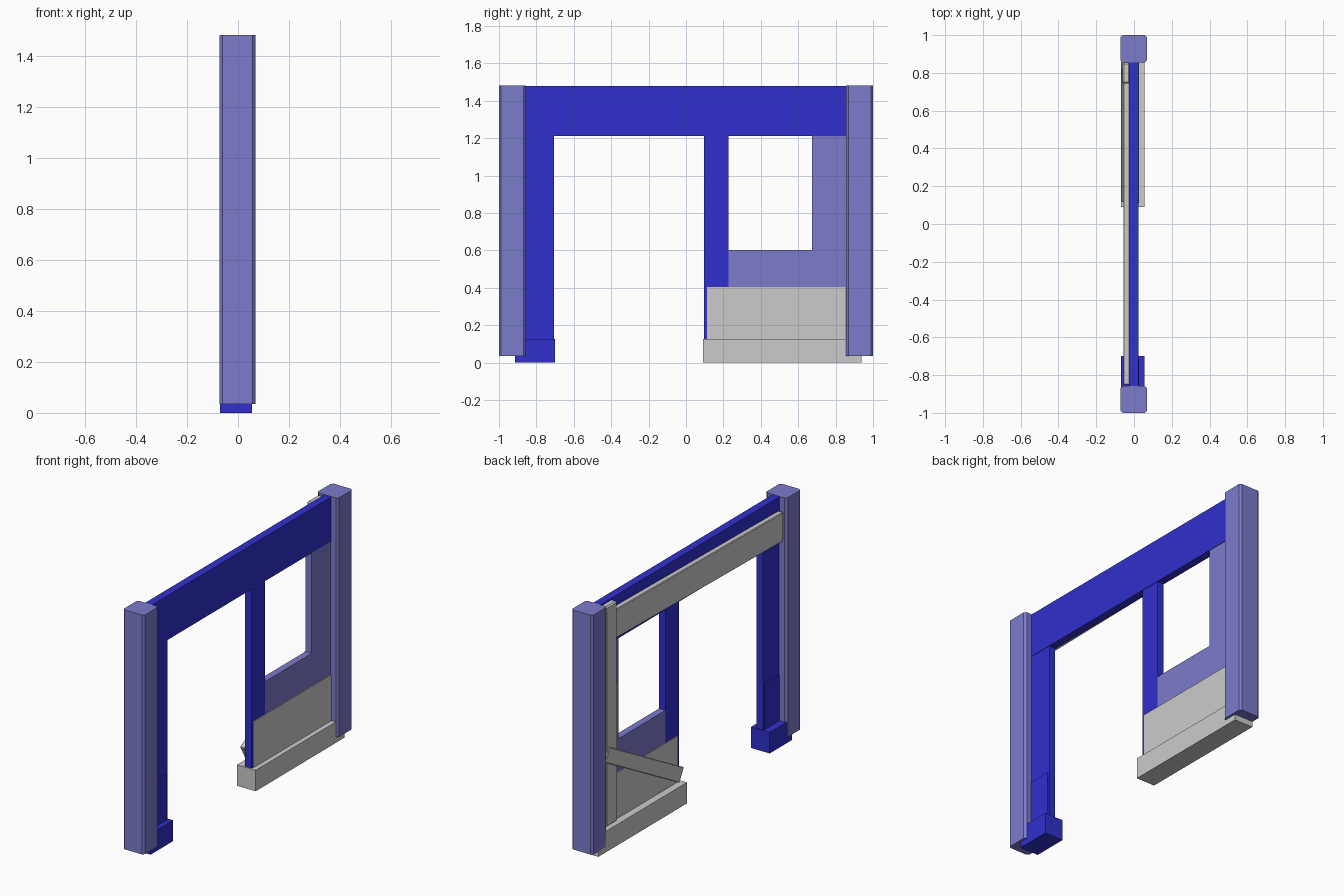
import bpy
from math import radians

if "Cube" in bpy.data.objects:
    bpy.data.objects.remove(bpy.data.objects["Cube"])


def material(name, rgb):
    m = bpy.data.materials.new(name)
    m.diffuse_color = (*rgb, 1)
    m.use_nodes = True
    m.node_tree.nodes["Principled BSDF"].inputs["Base Color"].default_value = m.diffuse_color
    return m


BLUE = material("blue_paint", (0.03, 0.03, 0.62))
WORN = material("worn_blue_paint", (0.2, 0.2, 0.6))


def box(name, x, y, z, mat=None, bevel=0.0, vertical_only=False, tilt=0.0):
    """Box from min/max ranges, optionally chamfered and tilted about x."""
    bpy.ops.mesh.primitive_cube_add(
        size=1, location=[(r[0] + r[1]) / 2 for r in (x, y, z)])
    ob = bpy.context.object
    ob.name = name
    size = [r[1] - r[0] for r in (x, y, z)]
    for v in ob.data.vertices:
        v.co = [c * s for c, s in zip(v.co, size)]
    ob.rotation_euler.x = radians(tilt)
    if mat:
        ob.data.materials.append(mat)
    if bevel:
        mod = ob.modifiers.new("chamfer", 'BEVEL')
        mod.width = bevel
        mod.segments = 1
        if vertical_only:
            attr = ob.data.attributes.new("bevel_weight_edge", 'FLOAT', 'EDGE')
            for e in ob.data.edges:
                a, b = (ob.data.vertices[i].co for i in e.vertices)
                attr.data[e.index].value = float(abs(a.z - b.z) > 0.01)
            mod.limit_method = 'WEIGHT'
    return ob


WALL = (-0.021, 0.021)
CLAD = (-0.026, 0.026)
BASE = (-0.07, 0.055)

# End posts with chamfered corners
for name, y in (("left_post", (-1, -0.858)), ("right_post", (0.856, 1))):
    box(name, (-0.072, 0.069), y, (0.035, 1.483), WORN, 0.012, True)

# Lintel across the top
box("lintel", (-0.024, 0.024), (-0.88, 0.88), (1.212, 1.48), BLUE)

# Foundation blocks
box("left_base", BASE, (-0.915, -0.70), (0, 0.127), BLUE)
box("right_base", BASE, (0.09, 0.938), (0, 0.127))

# Wall strips around the doorway and window
box("left_wall_strip", WALL, (-0.88, -0.706), (0.12, 1.22), BLUE)
box("door_post", WALL, (0.097, 0.228), (0.12, 1.22), BLUE)
box("window_side_strip", WALL, (0.675, 0.88), (0.60, 1.22), WORN)
box("window_lower_panel", WALL, (0.228, 0.88), (0.12, 0.602), WORN)

# Low cladding boards, thicker than the wall
box("left_cladding", CLAD, (-0.88, -0.717), (0.12, 0.405), BLUE)
box("right_cladding", CLAD, (0.112, 0.88), (0.12, 0.405))

# Rough planks nailed to the back
box("lintel_plank", (-0.056, -0.022), (-0.85, 0.76), (1.235, 1.41),
    bevel=0.004, tilt=0.8)
box("upright_plank", (-0.062, -0.02), (0.742, 0.852), (0.14, 1.473),
    bevel=0.008, tilt=-0.2)
box("brace_plank", (-0.068, -0.036), (0.085, 0.90), (0.34, 0.43),
    bevel=0.004, tilt=29)
